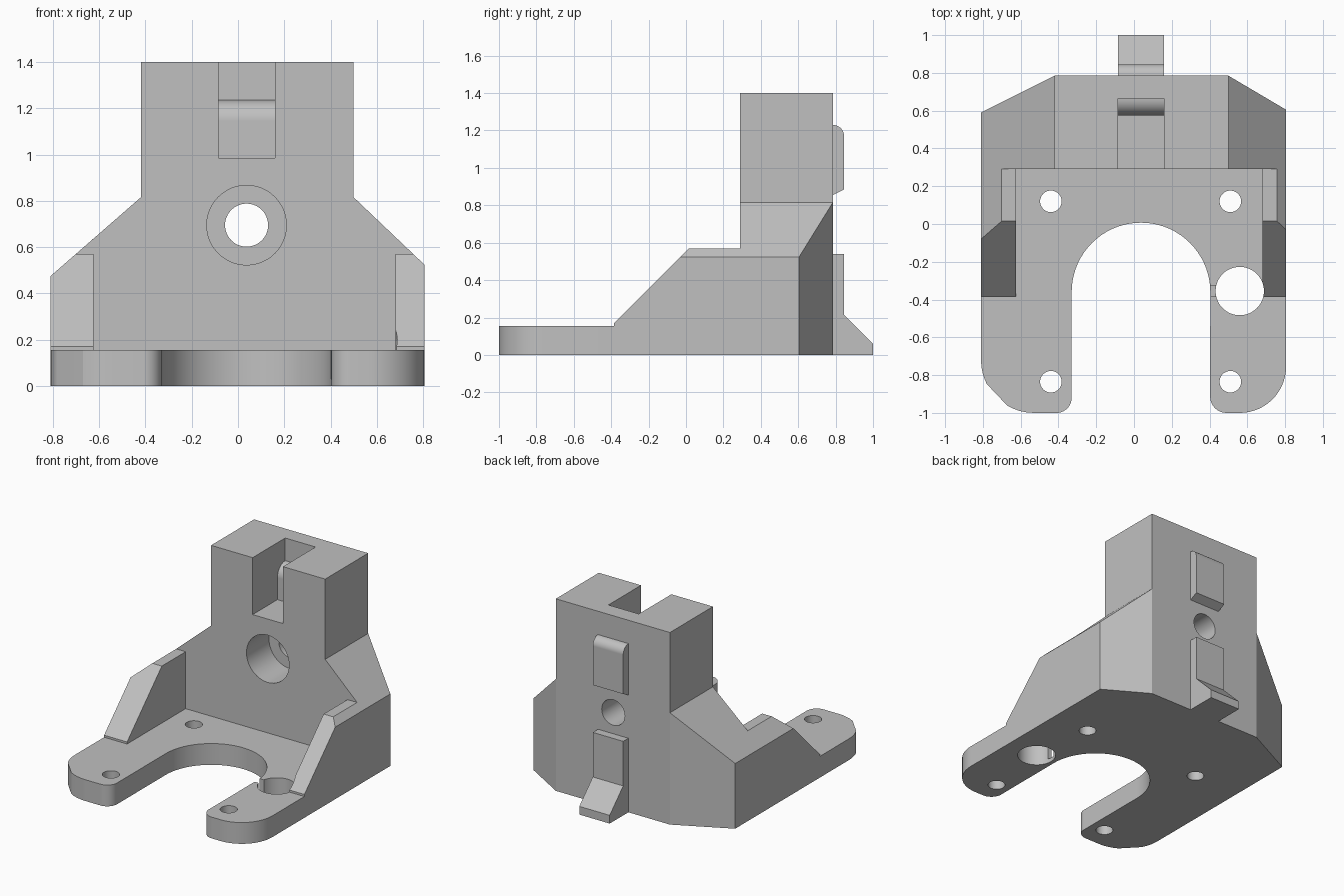
import bpy, bmesh
from math import cos, sin, radians

if "Cube" in bpy.data.objects:
    bpy.data.objects.remove(bpy.data.objects["Cube"])

grey = bpy.data.materials.new("plain grey")
grey.use_nodes = True
GREY = (0.53, 0.53, 0.53, 1)
grey.diffuse_color = GREY
grey.node_tree.nodes["Principled BSDF"].inputs["Base Color"].default_value = GREY


def arc(cx, cy, r, start, end, n=10):
    angles = [radians(start + (end - start) * i / n) for i in range(n + 1)]
    return [(cx + r * cos(a), cy + r * sin(a)) for a in angles]


def prism(name, points, axis, lo, hi):
    """Extrude a 2D outline along an axis."""
    place = {"x": lambda a, b, h: (h, a, b),
             "y": lambda a, b, h: (a, h, b),
             "z": lambda a, b, h: (a, b, h)}[axis]
    bm = bmesh.new()
    low = [bm.verts.new(place(a, b, lo)) for a, b in points]
    high = [bm.verts.new(place(a, b, hi)) for a, b in points]
    bm.faces.new(low)
    bm.faces.new(high)
    for i in range(len(points)):
        j = (i + 1) % len(points)
        bm.faces.new((low[i], low[j], high[j], high[i]))
    bmesh.ops.recalc_face_normals(bm, faces=bm.faces)
    mesh = bpy.data.meshes.new(name)
    bm.to_mesh(mesh)
    bm.free()
    mesh.materials.append(grey)
    obj = bpy.data.objects.new(name, mesh)
    bpy.context.collection.objects.link(obj)
    return obj


def cylinder(name, a, b, r, axis, lo, hi):
    return prism(name, arc(a, b, r, 0, 360 - 7.5, 47), axis, lo, hi)


def box(name, x0, x1, y0, y1, z0, z1):
    return prism(name, [(x0, y0), (x1, y0), (x1, y1), (x0, y1)], "z", z0, z1)


def combine(target, tool, operation):
    mod = target.modifiers.new("combine", "BOOLEAN")
    mod.solver = "EXACT"
    mod.operation = operation
    mod.object = tool
    bpy.context.view_layer.objects.active = target
    bpy.ops.object.modifier_apply(modifier=mod.name)
    bpy.data.objects.remove(tool)


# Plan outline: rounded feet, arched opening, chamfered back corners
plan = [(-0.81, 0.59)]
plan += arc(-0.53, -0.72, 0.28, 180, 207, 4) + arc(-0.53, -0.72, 0.28, 240, 270, 4)
plan += arc(-0.41, -0.92, 0.08, 270, 360)
plan += arc(0.037, -0.36, 0.367, 180, 0, 36)
plan += arc(0.49, -0.913, 0.087, 180, 270)
plan += arc(0.56, -0.755, 0.245, 270, 360, 14)
plan += [(0.805, 0.605), (0.5, 0.785), (-0.42, 0.785)]

# Tower and gusset walls: side profile trimmed to the front and plan outlines
bracket = prism("mounting_bracket",
                [(-0.385, -0.3), (-0.385, 0.17), (0.015, 0.57), (0.29, 0.57),
                 (0.29, 1.6), (1.2, 1.6), (1.2, -0.3)], "x", -1, 1)
combine(bracket, prism("front_outline",
                       [(-1.2, -0.5), (-1.2, 0.135), (-0.42, 0.815), (-0.42, 1.4),
                        (0.5, 1.4), (0.5, 0.815), (1.2, 0.149), (1.2, -0.5)],
                       "y", -2, 2), "INTERSECT")
combine(bracket, box("cavity", -0.625, 0.68, -1, 0.29, -1, 1), "DIFFERENCE")
combine(bracket, prism("plan_outline", plan, "z", 0, 2), "INTERSECT")

# Base plate
combine(bracket, prism("base_plate", plan, "z", 0, 0.155), "UNION")

# Rear tabs
LEFT, RIGHT = -0.085, 0.16
upper = [(0.72, 0.855), (0.785, 0.855), (0.845, 0.885)]
upper += arc(0.785, 1.17, 0.06, 0, 90) + [(0.72, 1.23)]
combine(bracket, prism("upper_tab", upper, "x", LEFT, RIGHT), "UNION")
lower = [(0.72, 0), (1, 0), (1, 0.06), (0.845, 0.215), (0.845, 0.54), (0.72, 0.54)]
combine(bracket, prism("lower_tab", lower, "x", LEFT, RIGHT), "UNION")

# Top slot with a rounded ledge at its back
slot = [(0.2, 0.985), (0.575, 0.985)] + arc(0.665, 1.145, 0.09, 180, 90)
slot += [(0.665, 1.6), (0.2, 1.6)]
combine(bracket, prism("top_slot", slot, "x", LEFT, RIGHT), "DIFFERENCE")

# Stepped bore through the tower
combine(bracket, cylinder("bore", 0.037, 0.695, 0.093, "y", 0.1, 1.2), "DIFFERENCE")
combine(bracket, cylinder("counterbore", 0.037, 0.695, 0.172, "y", 0.1, 0.55), "DIFFERENCE")

# Screw holes, side hole and its narrow slit
for x in (-0.44, 0.51):
    for y in (-0.835, 0.12):
        combine(bracket, cylinder("screw_hole", x, y, 0.057, "z", -0.2, 0.4), "DIFFERENCE")
combine(bracket, cylinder("side_hole", 0.56, -0.355, 0.128, "z", -0.2, 0.7), "DIFFERENCE")
combine(bracket, box("slit", 0.38, 0.5, -0.385, -0.325, 0.03, 0.4), "DIFFERENCE")

# Smooth the curved walls, keep every real corner sharp
bpy.ops.object.select_all(action="DESELECT")
bracket.select_set(True)
bpy.context.view_layer.objects.active = bracket
bpy.ops.object.shade_smooth_by_angle(angle=radians(20))
weighted = bracket.modifiers.new("flat_face_normals", "WEIGHTED_NORMAL")
weighted.keep_sharp = True
